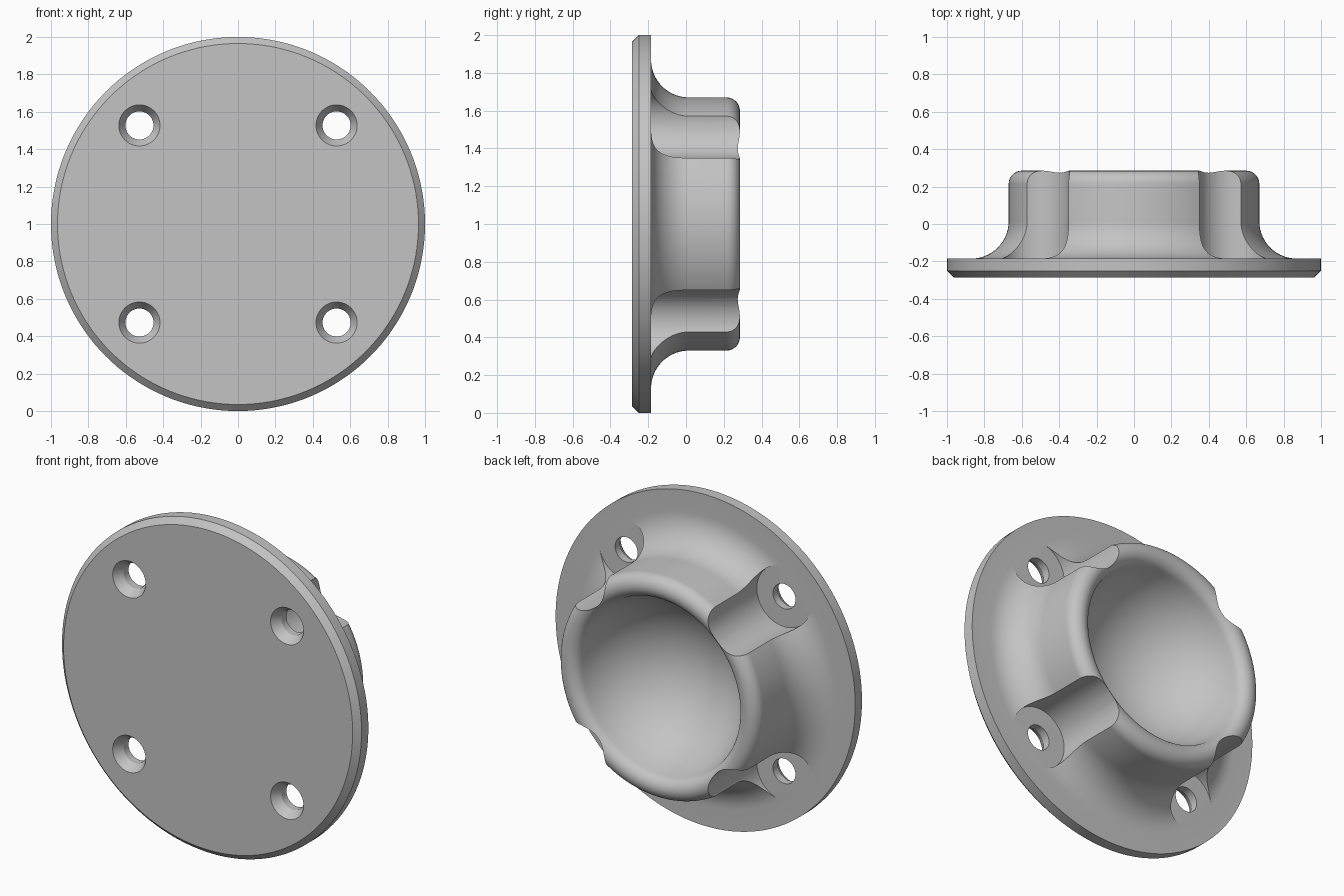
import bpy, bmesh
from math import sin, cos, tan, radians, pi
from mathutils import Vector

cube = bpy.data.objects.get("Cube")
if cube:
    bpy.data.objects.remove(cube, do_unlink=True)

grey = bpy.data.materials.new("light_grey")
grey.use_nodes = True
tone = (0.55, 0.55, 0.55, 1)
grey.diffuse_color = tone
grey.node_tree.nodes["Principled BSDF"].inputs["Base Color"].default_value = tone


def arc(r, y, radius, start, end, steps):
    """Points of an arc in the (radius, y) profile plane, angles in degrees."""
    angles = [radians(start + (end - start) * i / steps) for i in range(steps + 1)]
    return [(r + radius * cos(a), y + radius * sin(a)) for a in angles]


def revolve(name, profile, steps, x=0.0, z=1.0):
    """Spin a closed (radius, y) profile around the y axis."""
    bm = bmesh.new()
    verts = [bm.verts.new((r, y, 0)) for r, y in profile]
    edges = [bm.edges.new(pair) for pair in zip(verts, verts[1:])]
    bmesh.ops.spin(bm, geom=verts + edges, cent=(0, 0, 0), axis=(0, 1, 0),
                   angle=2 * pi, steps=steps)
    bmesh.ops.remove_doubles(bm, verts=bm.verts, dist=0.0002)
    bmesh.ops.recalc_face_normals(bm, faces=bm.faces)
    mesh = bpy.data.meshes.new(name)
    bm.to_mesh(mesh)
    bm.free()
    mesh.materials.append(grey)
    obj = bpy.data.objects.new(name, mesh)
    obj.location = Vector((x, 0, z))
    bpy.context.collection.objects.link(obj)
    return obj


FRONT, FACE, BACK = -0.285, -0.185, 0.285
LIP_R, LIP = 0.60, 0.07            # centre radius and roundness of the cup lip
LIP_Y = BACK - LIP
TILT = 12.5                        # lip angle where the bowl takes over
bowl_y = LIP_Y + LIP_R * tan(radians(TILT))
bowl_r = LIP_R / cos(radians(TILT)) - LIP

# Chamfered flange, flared wall, rounded lip and spherical bowl
profile = [(0, FRONT), (0.965, FRONT), (1, FRONT + 0.035), (1, FACE)]
profile += arc(0.87, FACE + 0.2, 0.2, 270, 180, 14)
profile += arc(LIP_R, LIP_Y, LIP, 0, 180 - TILT, 18)
profile += arc(0, bowl_y, bowl_r, -TILT, -90, 24)[1:]
profile[-1] = (0, bowl_y - bowl_r)
socket = revolve("flanged_socket", profile, 144)

# Countersunk screw holes with clearance notches up the cup wall
hole = [(0, -0.3), (0.1195, -0.3), (0.075, -0.23), (0.075, FACE + 0.001),
        (0.183, FACE + 0.001), (0.183, 0.4), (0, 0.4)]
cutters = []
for sx in (-1, 1):
    for sz in (-1, 1):
        cutter = revolve("screw_cutter", hole, 64, sx * 0.527, 1 + sz * 0.527)
        cutter.hide_render = True
        cutters.append(cutter)
        cut = socket.modifiers.new("screw_hole", "BOOLEAN")
        cut.operation = "DIFFERENCE"
        cut.solver = "EXACT"
        cut.object = cutter

bpy.ops.object.select_all(action="DESELECT")
bpy.context.view_layer.objects.active = socket
socket.select_set(True)
for cut in list(socket.modifiers):
    bpy.ops.object.modifier_apply(modifier=cut.name)
for cutter in cutters:
    bpy.data.objects.remove(cutter, do_unlink=True)
bpy.ops.object.shade_smooth_by_angle(angle=radians(30))
